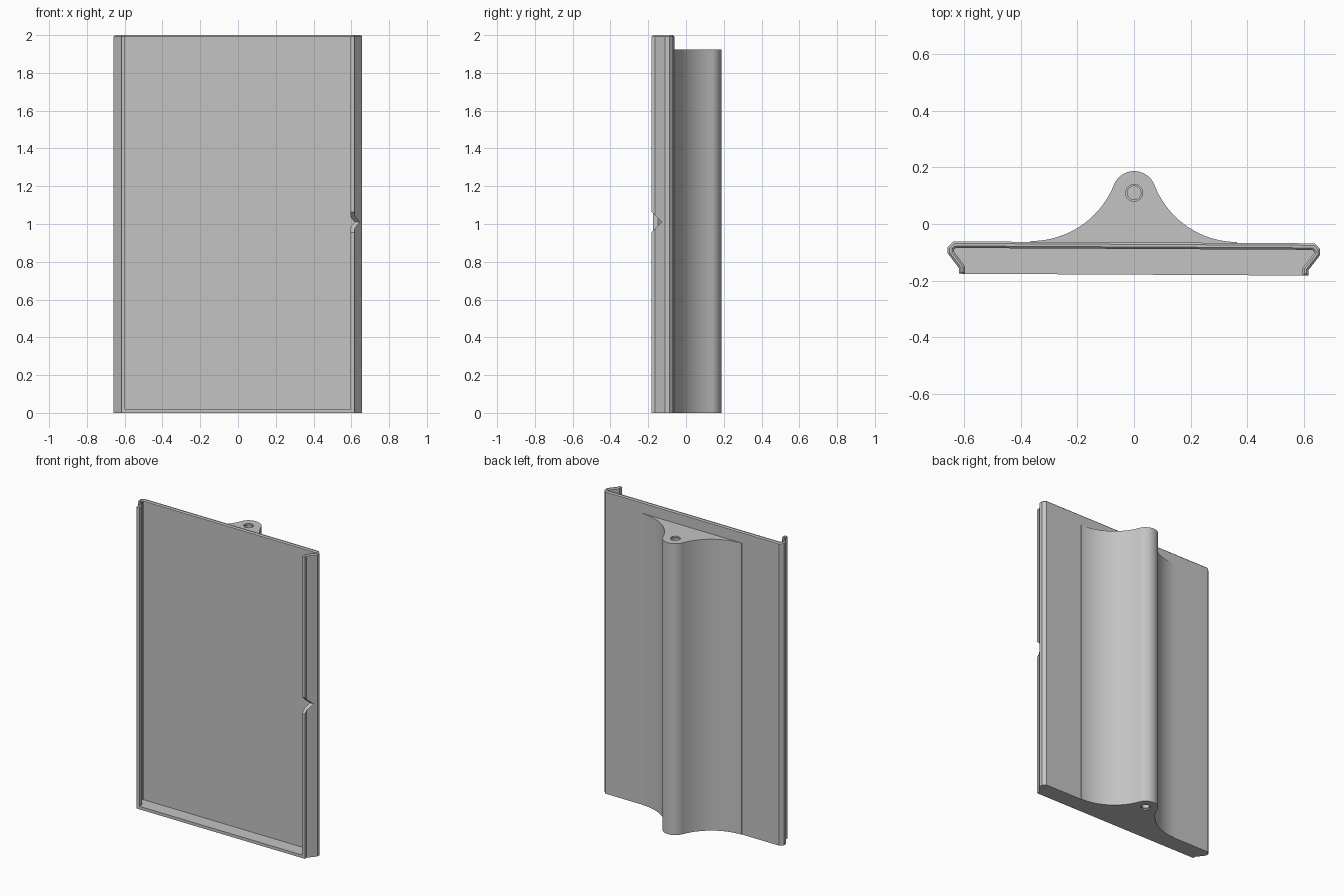
import bpy, bmesh, math

if "Cube" in bpy.data.objects:
    bpy.data.objects.remove(bpy.data.objects["Cube"])

TILT = math.radians(-0.3)      # the whole part sits very slightly turned
BACK = -0.065                  # plane of the rear wall
TOP = 2.0

grey = bpy.data.materials.new("plain grey")
grey.diffuse_color = (0.55, 0.55, 0.55, 1)
grey.use_nodes = True
grey.node_tree.nodes["Principled BSDF"].inputs["Base Color"].default_value = grey.diffuse_color


def prism(name, points, z0, z1):
    """Extrude a closed xy outline from z0 to z1."""
    bm = bmesh.new()
    base = bm.faces.new([bm.verts.new((x, y, z0)) for x, y in points])
    top = bmesh.ops.extrude_face_region(bm, geom=[base])["geom"]
    verts = [v for v in top if isinstance(v, bmesh.types.BMVert)]
    bmesh.ops.translate(bm, verts=verts, vec=(0, 0, z1 - z0))
    bmesh.ops.recalc_face_normals(bm, faces=bm.faces[:])
    mesh = bpy.data.meshes.new(name)
    bm.to_mesh(mesh)
    bm.free()
    mesh.materials.append(grey)
    obj = bpy.data.objects.new(name, mesh)
    bpy.context.collection.objects.link(obj)
    return obj


def mirrored(half):
    """Complete an outline running from the right side to the left side."""
    return half + [(-x, y) for x, y in reversed(half)]


def circle(r, n=32, cx=0.0, cy=0.11):
    return [(cx + r * math.cos(2 * math.pi * i / n),
             cy + r * math.sin(2 * math.pi * i / n)) for i in range(n)]


def cut(obj, cutters):
    """Subtract the cutters and bake the result."""
    for c in cutters:
        mod = obj.modifiers.new("cut", 'BOOLEAN')
        mod.operation, mod.solver, mod.object = 'DIFFERENCE', 'EXACT', c
    bpy.context.view_layer.update()
    ev = obj.evaluated_get(bpy.context.evaluated_depsgraph_get())
    mesh = bpy.data.meshes.new_from_object(ev)
    obj.modifiers.clear()
    obj.data = mesh
    for c in cutters:
        bpy.data.objects.remove(c)


# Tray: solid outline with hooked sides, hollowed above a thin floor
tray = prism("tray", mirrored([
    (0.617, -0.179), (0.617, -0.160), (0.658, -0.107),
    (0.658, -0.085), (0.638, BACK)]), 0, TOP)
pocket = prism("pocket_cutter", mirrored([
    (0.597, -0.30), (0.597, -0.152), (0.636, -0.101),
    (0.636, -0.093), (0.630, -0.088)]), 0.02, TOP + 0.1)

# V notch in the right lip: triangle laid along x
notch = prism("notch_cutter", [(-0.245, 1.13), (-0.125, 1.01), (-0.245, 0.89)],
              0.5, 0.8)
for v in notch.data.vertices:
    y, z, x = v.co
    v.co = (x, y, z)
cut(tray, [pocket, notch])

# Small chamfer around the open top edge
bm = bmesh.new()
bm.from_mesh(tray.data)
rim = [e for e in bm.edges if all(v.co.z > TOP - 0.001 for v in e.verts)]
bmesh.ops.bevel(bm, geom=rim, offset=0.007, segments=1, affect='EDGES')
bm.to_mesh(tray.data)
bm.free()

# Rear spine: round nose blending into the wall through concave arcs
NOSE_Y, NOSE_R = 0.11, 0.077
FLARE_X, FLARE_R = 0.365, 0.315
flare_y = BACK + 0.003 + FLARE_R
a_end = math.atan2(NOSE_Y - flare_y, -FLARE_X) % (2 * math.pi)
a_start = 1.5 * math.pi
half = [(FLARE_X, BACK - 0.001)]
for i in range(25):
    a = a_start + (a_end - a_start) * i / 24
    half.append((FLARE_X + FLARE_R * math.cos(a), flare_y + FLARE_R * math.sin(a)))
nose_start = a_end - math.pi
for i in range(1, 13):
    a = nose_start + (math.pi / 2 - nose_start) * i / 12.5
    half.append((NOSE_R * math.cos(a), NOSE_Y + NOSE_R * math.sin(a)))
spine = prism("spine", mirrored(half), 0, 1.925)

# Blind screw holes in both ends, each with a shallow wider mouth
cut(spine, [prism("hole_cutter", circle(r), z0, z1) for r, z0, z1 in (
    (0.024, 1.78, 2.0), (0.030, 1.917, 2.0),
    (0.024, -0.1, 0.145), (0.030, -0.1, 0.008))])

for obj in (tray, spine):
    obj.rotation_euler.z = TILT
    bpy.context.view_layer.objects.active = obj
bpy.ops.object.select_all(action='DESELECT')
spine.select_set(True)
bpy.context.view_layer.objects.active = spine
bpy.ops.object.shade_smooth_by_angle(angle=math.radians(30))
